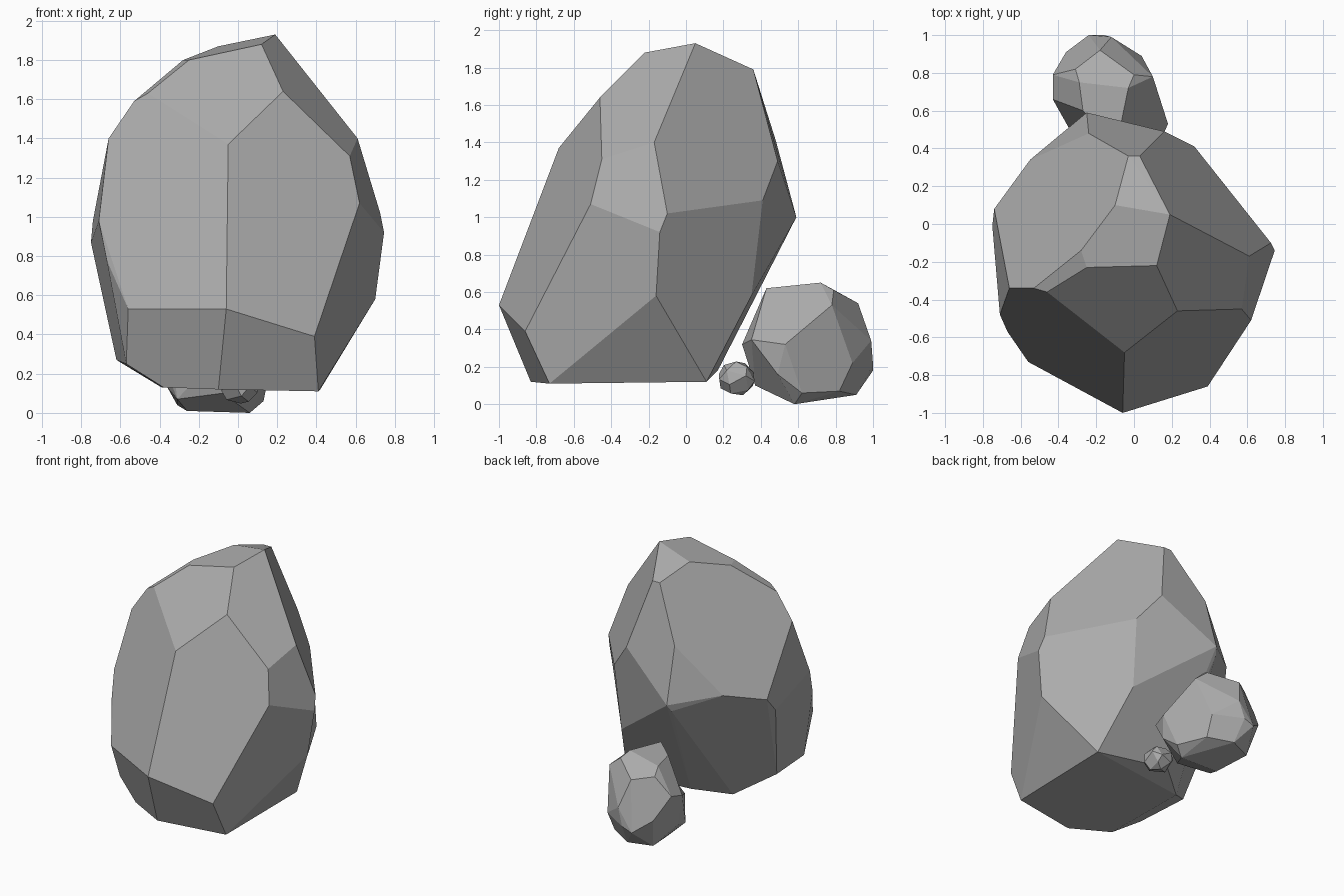
import bpy, bmesh, math, random
from mathutils import Vector

stone = bpy.data.materials.new("dark_stone")
stone.diffuse_color = (.41, .41, .41, 1)


def rock(name, corners, flat=6):
    """Faceted boulder: hull of its corners, near-coplanar facets merged."""
    bm = bmesh.new()
    for c in corners:
        bm.verts.new(c)
    res = bmesh.ops.convex_hull(bm, input=bm.verts)
    junk = {g for g in res["geom_interior"] + res["geom_unused"]
            if isinstance(g, bmesh.types.BMVert)}
    if junk:
        bmesh.ops.delete(bm, geom=list(junk), context='VERTS')
    bmesh.ops.dissolve_limit(bm, angle_limit=math.radians(flat),
                             verts=bm.verts[:], edges=bm.edges[:])
    bmesh.ops.recalc_face_normals(bm, faces=bm.faces)
    me = bpy.data.meshes.new(name)
    bm.to_mesh(me)
    bm.free()
    me.materials.append(stone)
    ob = bpy.data.objects.new(name, me)
    bpy.context.collection.objects.link(ob)
    return ob


# Large boulder, corners from the peak down to the base
rock("large_boulder", [
    (.19, .05, 1.93), (.12, -.22, 1.88), (-.10, .10, 1.87), (-.25, -.23, 1.80),
    (-.28, -.14, 1.80), (.03, .36, 1.79), (-.03, .36, 1.79), (.23, -.46, 1.64),
    (-.46, -.36, 1.63), (-.53, -.34, 1.59), (-.24, .48, 1.41), (-.66, -.34, 1.40),
    (.61, -.17, 1.40), (-.05, -.68, 1.37), (.57, -.45, 1.31), (.16, .49, 1.30),
    (.32, .41, 1.09), (.62, -.51, 1.07), (-.55, .34, 1.06), (.725, -.10, 1.02),
    (-.25, .59, 1.0), (-.71, -.48, .98), (-.74, .08, .98), (-.27, .56, .95),
    (.745, -.14, .92), (-.75, -.01, .87), (-.67, -.57, .78), (.70, -.16, .58),
    (.30, .35, .58), (-.06, -1.0, .53), (-.56, -.73, .53), (.39, -.86, .39),
    (-.62, -.21, .27), (-.57, -.61, .25), (-.16, .17, .18), (-.38, -.69, .13),
    (-.39, -.01, .13), (-.10, -.83, .12), (.42, .11, .12), (.41, -.73, .11)])

# Medium rock leaning on the back
rock("medium_rock", [
    (-.03, .72, .65), (-.09, .43, .62), (-.27, .60, .63), (-.29, .75, .61),
    (0, .79, .61), (-.31, .82, .56), (-.18, .92, .54), (.10, .78, .53),
    (-.43, .79, .43), (-.43, .66, .39), (.10, .82, .38), (-.12, .99, .34),
    (.10, .35, .345), (-.08, .30, .32), (-.34, .50, .32), (.18, .53, .32),
    (-.36, .91, .27), (.04, .89, .22), (-.16, 1.0, .21), (-.24, 1.0, .18),
    (.15, .49, .16), (-.36, .61, .13), (-.08, .37, .10), (-.31, .45, .07),
    (.03, .82, .07), (.13, .62, .06), (-.14, .91, .05), (-.31, .84, .04),
    (-.26, .58, .01), (.06, .58, 0)], 15)

# Small pebble tucked between them, on a jittered spiral of corners
random.seed(4)
pebble = []
for i in range(20):
    h = 1 - 2 * (i + .5) / 20
    a = i * 2.39996 + random.uniform(-.25, .25)
    r = math.sqrt(1 - h * h)
    pebble.append(Vector((.01 + .105 * r * math.cos(a),
                          .272 + .105 * r * math.sin(a), .138 + .095 * h)))
rock("small_pebble", pebble, 22)
